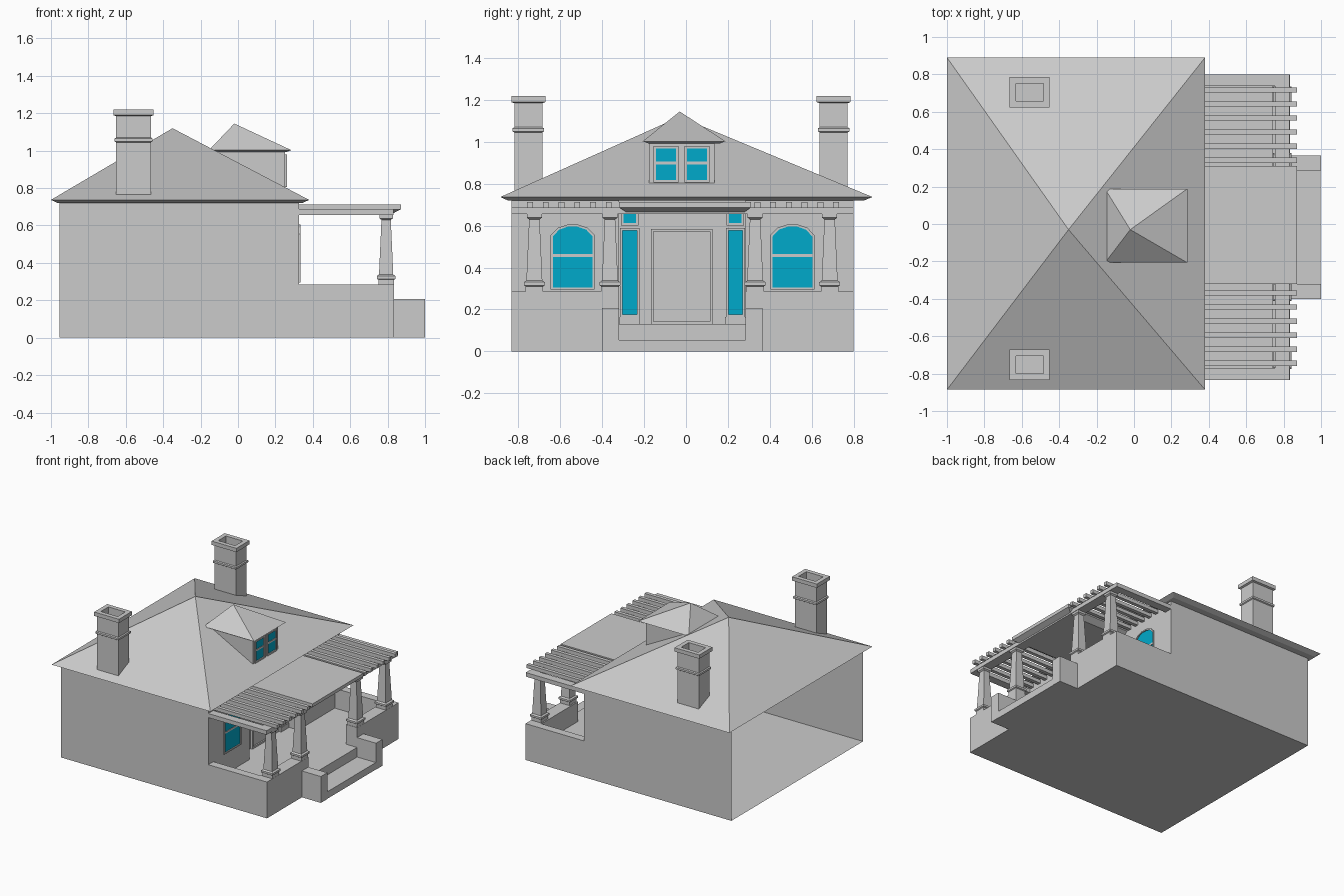
import bpy, bmesh

if "Cube" in bpy.data.objects:
    bpy.data.objects.remove(bpy.data.objects["Cube"])

blue = bpy.data.materials.new("glass_blue")
blue.diffuse_color = (0.0, 0.40, 0.60, 1)
blue.use_nodes = True
blue.node_tree.nodes["Principled BSDF"].inputs["Base Color"].default_value = blue.diffuse_color


def finish(bm, name, mat=None):
    bmesh.ops.remove_doubles(bm, verts=bm.verts, dist=1e-5)
    bmesh.ops.recalc_face_normals(bm, faces=bm.faces)
    me = bpy.data.meshes.new(name)
    bm.to_mesh(me)
    bm.free()
    ob = bpy.data.objects.new(name, me)
    bpy.context.collection.objects.link(ob)
    if mat:
        me.materials.append(mat)
    return ob


def loft(name, rects, mat=None):
    """Stack of rectangles (x0, x1, y0, y1, z) joined into a closed solid."""
    bm = bmesh.new()
    rings = []
    for x0, x1, y0, y1, z in rects:
        rings.append([bm.verts.new((x, y, z)) for x, y in
                      ((x0, y0), (x1, y0), (x1, y1), (x0, y1))])
    for a, b in zip(rings, rings[1:]):
        for i in range(4):
            j = (i + 1) % 4
            bm.faces.new((a[i], a[j], b[j], b[i]))
    bm.faces.new(rings[0])
    if rects[-1][0] != rects[-1][1]:
        bm.faces.new(rings[-1])
    return finish(bm, name, mat)


def box(name, x0, x1, y0, y1, z0, z1, mat=None):
    return loft(name, [(x0, x1, y0, y1, z0), (x0, x1, y0, y1, z1)], mat)


def around(cx, cy, hx, hy, profile):
    return [(cx - hx - o, cx + hx + o, cy - hy - o, cy + hy + o, z) for o, z in profile]


def pane(name, pts, x, mat=None):
    bm = bmesh.new()
    bm.faces.new([bm.verts.new((x, y, z)) for y, z in pts])
    ob = finish(bm, name, mat)
    if ob.data.polygons[0].normal.x < 0:
        ob.data.flip_normals()
    return ob


def frame(name, pts, w, x0, x1):
    """Picture-frame ring of width w inside the outline pts (y, z)."""
    ys, zs = [p[0] for p in pts], [p[1] for p in pts]
    cy, cz = (min(ys) + max(ys)) / 2, (min(zs) + max(zs)) / 2
    sy, sz = 1 - 2 * w / (max(ys) - min(ys)), 1 - 2 * w / (max(zs) - min(zs))
    inner = [(cy + (y - cy) * sy, cz + (z - cz) * sz) for y, z in pts]
    bm = bmesh.new()
    loops = [[bm.verts.new((x, y, z)) for y, z in p]
             for p, x in ((pts, x0), (pts, x1), (inner, x1), (inner, x0))]
    n = len(pts)
    for k in range(4):
        a, b = loops[k], loops[(k + 1) % 4]
        for i in range(n):
            j = (i + 1) % n
            bm.faces.new((a[i], a[j], b[j], b[i]))
    finish(bm, name)
    return inner


def rect(y0, y1, z0, z1):
    return [(y0, z0), (y1, z0), (y1, z1), (y0, z1)]


def window(name, pts, x, w=0.012, depth=0.01, bar=None):
    inner = frame(name + "_frame", pts, w, x, x + depth)
    pane(name + "_glass", inner, x + 0.003, blue)
    if bar:
        ys = [p[0] for p in inner]
        box(name + "_bar", x, x + 0.007, min(ys), max(ys), bar - 0.007, bar + 0.007)


# house walls: open at the back, with a recessed entry
bm = bmesh.new()
path = [(-.955, .80), (.325, .80), (.325, .285), (.225, .285),
        (.225, -.32), (.325, -.32), (.325, -.833), (-.955, -.833)]
lo = [bm.verts.new((x, y, 0)) for x, y in path]
hi = [bm.verts.new((x, y, .722)) for x, y in path]
for i in range(len(path) - 1):
    bm.faces.new((lo[i], hi[i], hi[i + 1], lo[i + 1]))
bm.faces.new(lo)
finish(bm, "house_walls")

# main hip roof
loft("main_roof", [(-.965, .345, -.85, .85, .72), (-1, .38, -.886, .89, .737),
                   (-.35, -.35, -.03, -.03, 1.12)])

# dormer
box("dormer_body", -.10, .252, -.176, .135, .79, .995)
loft("dormer_roof", [(-.125, .257, -.177, .16, .992), (-.155, .285, -.207, .188, 1.003),
                     (-.02, -.02, -.03, -.03, 1.145)])
for y in (-.095, .052):
    window("dormer_window", rect(y - .06, y + .06, .805, .98), .252, bar=.90)

# hollow chimneys
for y in (-.753, .705):
    loft("chimney", around(-.5585, y, .0935, .067, [
        (0, .755), (0, 1.045), (.008, 1.05), (.008, 1.065), (0, 1.07),
        (0, 1.185), (.014, 1.19), (.014, 1.22), (-.02, 1.22), (-.02, 1.08)]))

# porch floor, parapet walls and steps
box("porch_floor", .225, .835, -.833, .80, 0, .13)
for y0, y1 in ((-.833, -.77), (.737, .80)):
    box("porch_side_wall", .325, .835, y0, y1, 0, .285)
for y0, y1 in ((-.833, -.32), (.285, .80)):
    box("porch_front_wall", .74, .835, y0, y1, 0, .285)
box("step", .835, .998, -.32, .285, 0, .055)
for y0, y1 in ((-.40, -.32), (.285, .365)):
    box("step_side_wall", .835, 1.0, y0, y1, 0, .207)

# tapered porch posts with base moulding and cap
for y in (-.724, -.363, .33, .686):
    loft("porch_post", around(.792, y, .042, .042, [
        (0, .28), (0, .31), (.008, .315), (.008, .33), (0, .335), (-.004, .338),
        (-.017, .63), (-.006, .638), (-.006, .655)]))

# pergola beams and rafters
box("front_beam", .755, .832, -.833, .80, .655, .687)
for y0, y1 in ((-.833, -.77), (.737, .80)):
    box("side_beam", .325, .80, y0, y1, .655, .687)
for i in range(6):
    for y in (.717 - .0752 * i, -.745 + .0752 * i):
        box("rafter", .30, .872, y - .014, y + .014, .685, .713)

# flat canopy over the entry
loft("entry_canopy", [(.225, .81, -.27, .265, .655), (.225, .872, -.32, .31, .687),
                      (.225, .872, -.32, .31, .713)])

# door
inner = frame("door_frame", rect(-.167, .127, .13, .585), .013, .225, .243)
box("door", .225, .232, -.147, .107, .13, .57)

# entry side lights and transoms
for y in (-.268, .236):
    box("side_light_sill", .225, .245, y - .05, y + .048, .13, .165)
    window("side_light", rect(y - .046, y + .046, .165, .59), .225, depth=.018)
    window("transom", rect(y - .042, y + .042, .60, .70), .225)

# arched windows
for y in (-.541, .508):
    h = .105
    side = [(1, .555), (.68, .59), (.25, .605)]
    pts = ([(y - h, .295), (y + h, .295)] + [(y + h * f, z) for f, z in side]
           + [(y - h * f, z) for f, z in reversed(side)])
    window("arched_window", pts, .325, w=.01, bar=.458)
